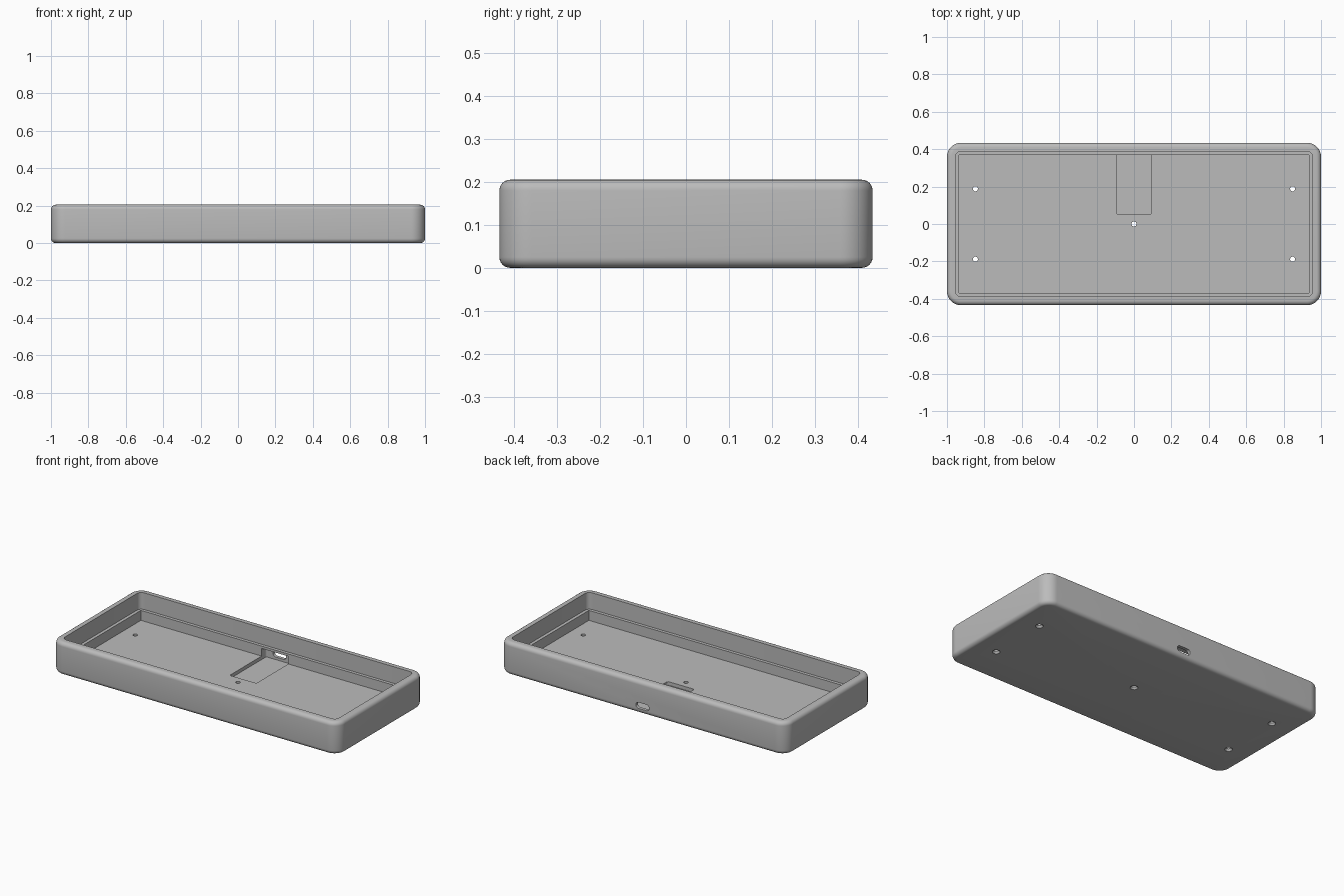
import bpy, bmesh, math

old = bpy.data.objects.get("Cube")
if old:
    bpy.data.objects.remove(old, do_unlink=True)

HX, HY, H = 1.0, 0.434, 0.205      # outer half sizes and height
FLOOR, LEDGE = 0.037, 0.1          # tray floor and ledge levels

grey = bpy.data.materials.new("case grey")
grey.use_nodes = True
colour = (0.5, 0.5, 0.5, 1)
grey.diffuse_color = colour
grey.node_tree.nodes["Principled BSDF"].inputs["Base Color"].default_value = colour


def outline(hx, hy, r, n):
    """Rounded rectangle, counter-clockwise."""
    if r <= 0:
        return [(hx, hy), (-hx, hy), (-hx, -hy), (hx, -hy)]
    pts = []
    for q, (sx, sy) in enumerate([(1, 1), (-1, 1), (-1, -1), (1, -1)]):
        for i in range(n + 1):
            a = math.pi / 2 * (q + i / n)
            pts.append((sx * (hx - r) + r * math.cos(a), sy * (hy - r) + r * math.sin(a)))
    return pts


def loft(name, rings):
    """Closed solid through matching rings, capped at both ends."""
    bm = bmesh.new()
    loops = [[bm.verts.new(p) for p in ring] for ring in rings]
    for a, b in zip(loops, loops[1:]):
        for i in range(len(a)):
            j = (i + 1) % len(a)
            bm.faces.new((a[i], a[j], b[j], b[i]))
    bm.faces.new(loops[0][::-1])
    bm.faces.new(loops[-1])
    bmesh.ops.recalc_face_normals(bm, faces=bm.faces)
    mesh = bpy.data.meshes.new(name)
    bm.to_mesh(mesh)
    bm.free()
    mesh.materials.append(grey)
    ob = bpy.data.objects.new(name, mesh)
    bpy.context.collection.objects.link(ob)
    return ob


def prism(name, hx, hy, r, z0, z1, x=0, y=0, n=6):
    pts = outline(hx, hy, r, n)
    return loft(name, [[(x + u, y + v, z) for u, v in pts] for z in (z0, z1)])


def ring(hx, hy, r, z, n=12):
    return [(u, v, z) for u, v in outline(hx, hy, r, n)]


# Outer shell with rounded corners and filleted top and bottom edges
fillet, corner, steps = 0.025, 0.075, 6
rings = []
for base, sign in ((fillet, -1), (H - fillet, 1)):
    arc = []
    for i in range(steps + 1):
        a = math.pi / 2 * i / steps
        inset = fillet * (1 - math.cos(a))
        arc.append(ring(HX - inset, HY - inset, corner - inset, base + sign * fillet * math.sin(a)))
    rings += arc[::-1] if sign < 0 else arc
case = loft("tray_case", rings)

# Upper opening, lower tray, controller pocket and its recess under the ledge
cutters = [
    prism("opening_cutter", 0.955, 0.388, 0.03, LEDGE, 0.3),
    prism("tray_cutter", 0.935, 0.368, 0, FLOOR, 0.15),
    prism("pocket_cutter", 0.093, 0.182, 0.012, 0.015, 0.085, y=0.232),
]

# Port slot through the back wall
slot = outline(0.046, 0.019, 0.0185, 8)
cutters.append(loft("port_cutter", [[(u, y, 0.05 + v) for u, v in slot] for y in (0.39, 0.5)]))

# Countersunk screw holes
for x, y in [(0, 0)] + [(sx * 0.848, sy * 0.188) for sx in (-1, 1) for sy in (-1, 1)]:
    levels = [(0.022, -0.01), (0.022, 0), (0.0135, 0.012), (0.0135, 0.06)]
    cutters.append(loft("screw_cutter", [
        [(x + r * math.cos(math.tau * i / 24), y + r * math.sin(math.tau * i / 24), z) for i in range(24)]
        for r, z in levels]))

for cutter in cutters:
    mod = case.modifiers.new(cutter.name, "BOOLEAN")
    mod.operation = "DIFFERENCE"
    mod.solver = "EXACT"
    mod.object = cutter

# Bake the cuts, then drop the cutters
bpy.context.view_layer.update()
baked = bpy.data.meshes.new_from_object(case.evaluated_get(bpy.context.evaluated_depsgraph_get()))
case.modifiers.clear()
case.data = baked
for cutter in cutters:
    bpy.data.objects.remove(cutter, do_unlink=True)

bpy.ops.object.select_all(action="DESELECT")
case.select_set(True)
bpy.context.view_layer.objects.active = case
bpy.ops.object.shade_smooth_by_angle(angle=math.radians(30))
